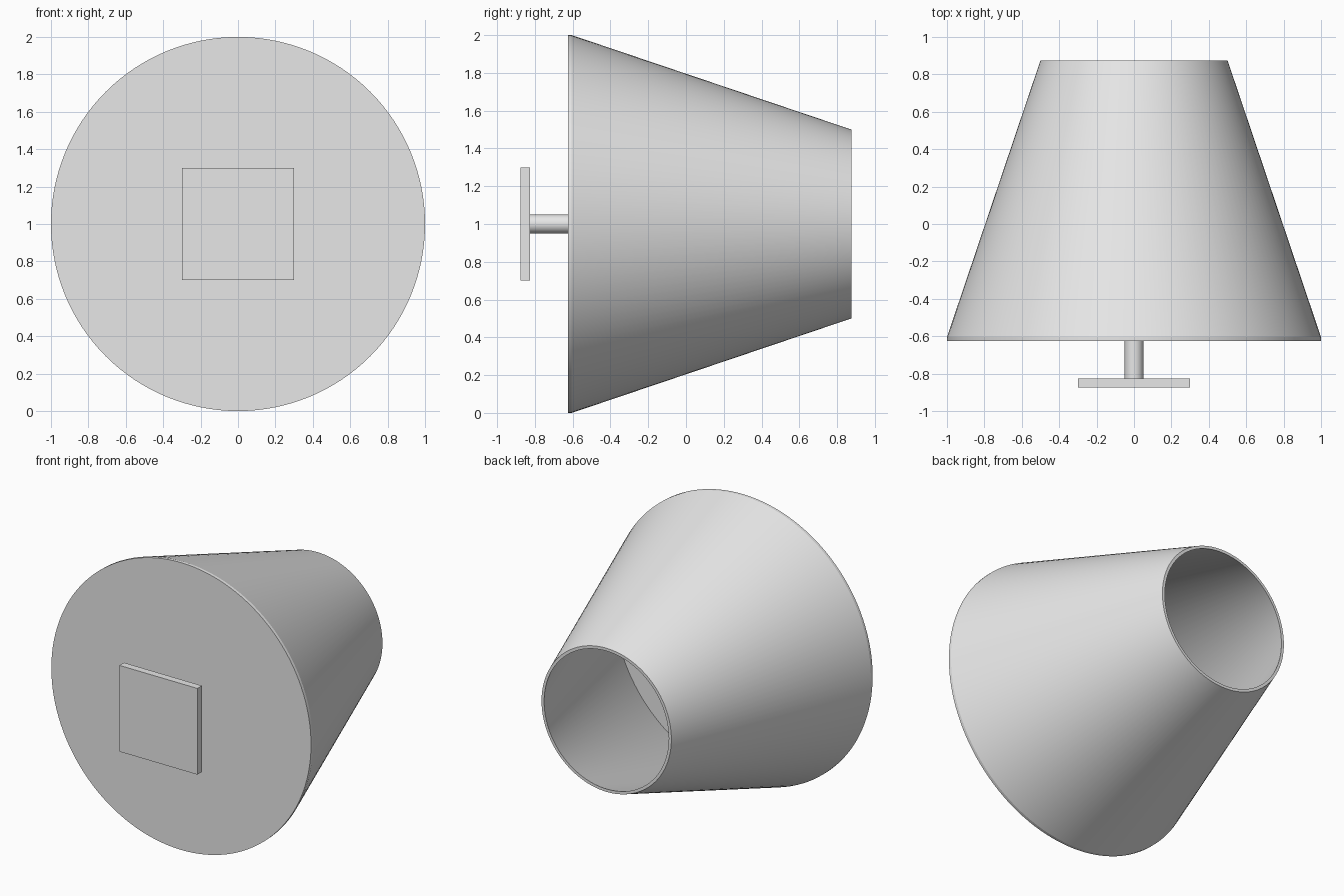
import bpy
import bmesh
import math
from mathutils import Matrix, Vector

cube = bpy.data.objects.get("Cube")
if cube:
    bpy.data.objects.remove(cube, do_unlink=True)

# Single light grey finish
GREY = (0.8, 0.8, 0.8, 1.0)
grey = bpy.data.materials.new("light grey")
grey.use_nodes = True
grey.diffuse_color = GREY
grey.node_tree.nodes["Principled BSDF"].inputs["Base Color"].default_value = GREY

CENTRE_Z = 1.0


def finish(name, bm, smooth=False):
    bmesh.ops.recalc_face_normals(bm, faces=bm.faces)
    mesh = bpy.data.meshes.new(name)
    bm.to_mesh(mesh)
    bm.free()
    mesh.materials.append(grey)
    obj = bpy.data.objects.new(name, mesh)
    obj.location.z = CENTRE_Z
    bpy.context.collection.objects.link(obj)
    if smooth:
        bpy.ops.object.select_all(action="DESELECT")
        obj.select_set(True)
        bpy.context.view_layer.objects.active = obj
        bpy.ops.object.shade_smooth_by_angle(angle=math.radians(15))
    return obj


def lathe(name, profile, steps):
    """Revolve (radius, y) points around the y axis."""
    bm = bmesh.new()
    verts = [bm.verts.new((r, y, 0)) for r, y in profile]
    edges = [bm.edges.new(pair) for pair in zip(verts, verts[1:])]
    bmesh.ops.spin(bm, geom=verts + edges, cent=Vector(), axis=(0, 1, 0),
                   angle=math.tau, steps=steps, use_merge=False)
    bmesh.ops.remove_doubles(bm, verts=bm.verts, dist=0.0001)
    return finish(name, bm, smooth=True)


# Hollow tapered shade: closed front disc, open back
front, back, wall = -0.625, 0.875, 0.02
lathe("tapered_shade", [
    (0, front), (1, front), (1, front + wall), (0.5, back),
    (0.5 - wall, back), (1 - wall, front + wall), (0, front + wall),
], 128)

# Round stem between the shade and the mounting plate
lathe("stem", [(0, -0.825), (0.05, -0.825), (0.05, front), (0, front)], 32)

# Square mounting plate
bm = bmesh.new()
bmesh.ops.create_cube(bm, size=1, matrix=Matrix.Translation((0, -0.85, 0))
                      @ Matrix.Diagonal((0.6, 0.05, 0.6, 1)))
finish("mounting_plate", bm)
